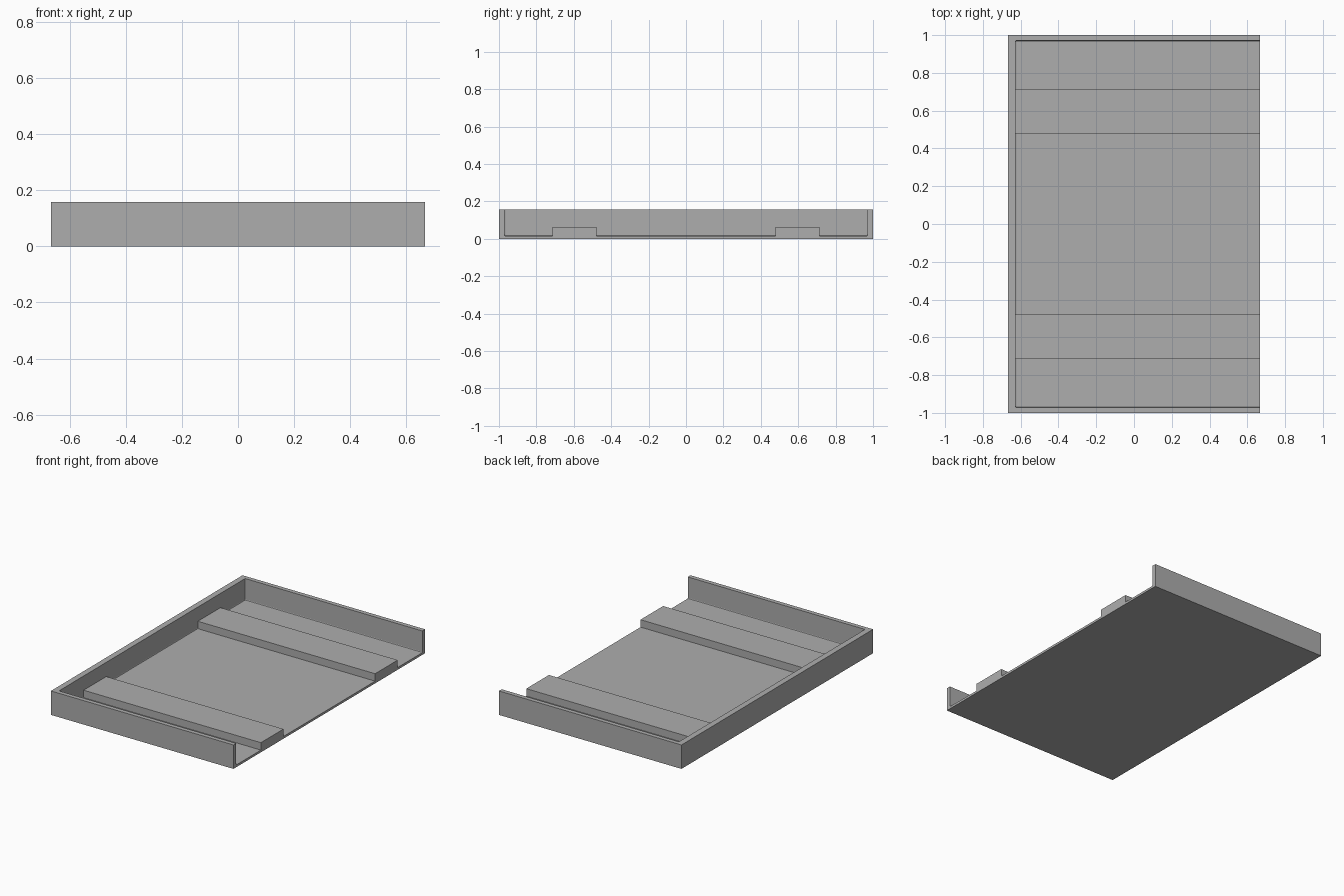
import bpy

cube = bpy.data.objects.get("Cube")
if cube:
    bpy.data.objects.remove(cube, do_unlink=True)

# Overall sizes
HALF_X, HALF_Y, HEIGHT = 0.667, 1.0, 0.158
FLOOR, INNER_X, INNER_Y = 0.015, -0.628, 0.971

grey = bpy.data.materials.new("plain grey")
grey.use_nodes = True
colour = (0.42, 0.42, 0.42, 1)
grey.diffuse_color = colour
grey.node_tree.nodes["Principled BSDF"].inputs["Base Color"].default_value = colour


def box(name, low, high):
    """Box between two opposite corners."""
    bpy.ops.mesh.primitive_cube_add(size=1)
    obj = bpy.context.object
    obj.name = name
    for v in obj.data.vertices:
        v.co = [h if c > 0 else l for c, l, h in zip(v.co, low, high)]
    obj.data.materials.append(grey)
    return obj


# Tray, open at the top and on the +x side
tray = box("tray", (-HALF_X, -HALF_Y, 0), (HALF_X, HALF_Y, HEIGHT))

# Cavity cutter with slightly eased inner corners
cavity = box("cavity_cutter", (INNER_X, -INNER_Y, FLOOR), (1, INNER_Y, 0.5))
ease = cavity.modifiers.new("eased_corners", "BEVEL")
ease.width = 0.006
ease.segments = 2
cavity.hide_render = True
cavity.hide_set(True)

cut = tray.modifiers.new("cavity", "BOOLEAN")
cut.operation = "DIFFERENCE"
cut.solver = "EXACT"
cut.object = cavity
bpy.context.view_layer.objects.active = tray
bpy.ops.object.modifier_apply(modifier=cut.name)
bpy.data.objects.remove(cavity, do_unlink=True)

# Raised cross bars on the floor
for name, y in (("front_bar", -0.596), ("back_bar", 0.596)):
    box(name, (INNER_X, y - 0.118, FLOOR), (HALF_X, y + 0.118, 0.064))
